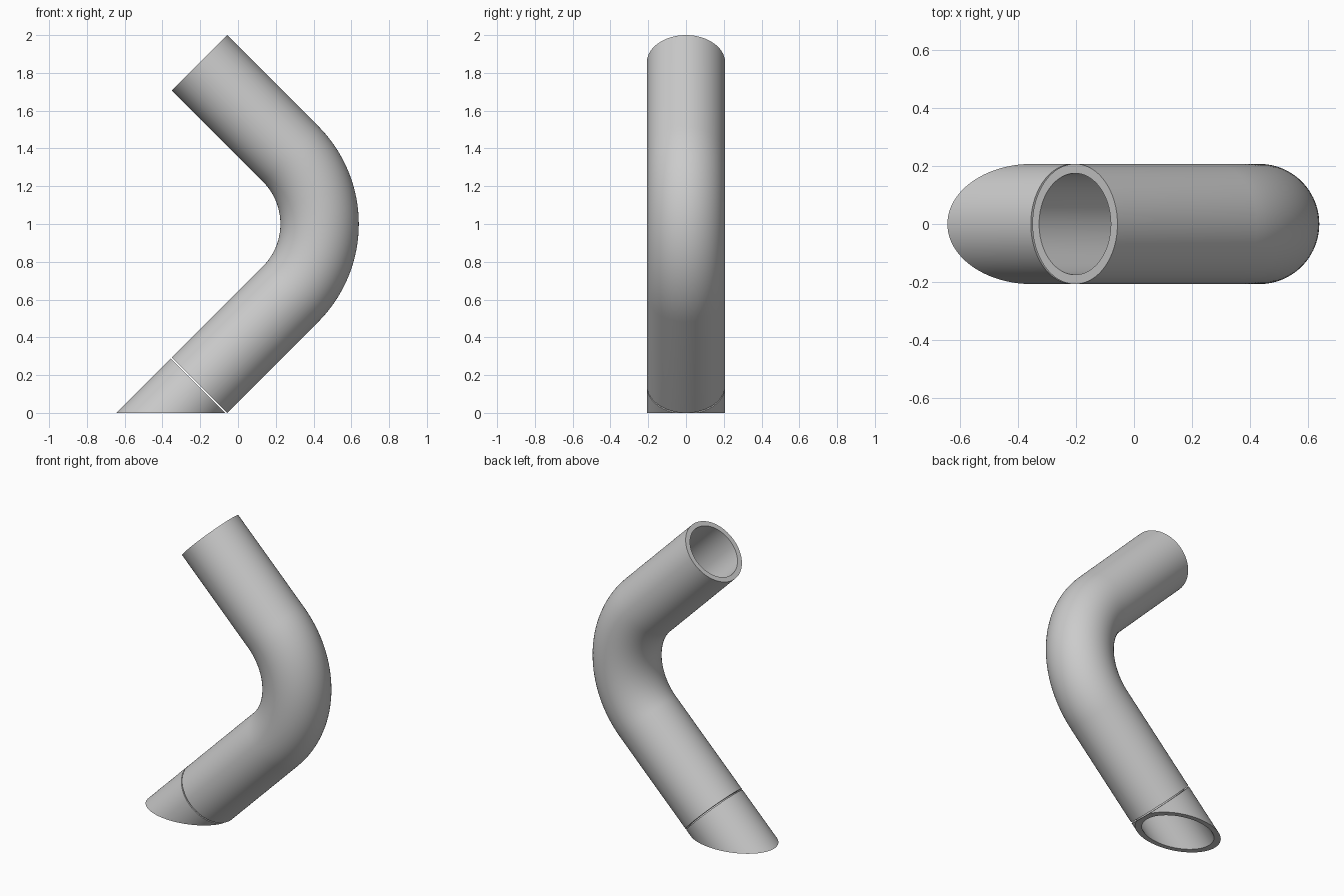
import bpy, bmesh, math
from mathutils import Vector

cube = bpy.data.objects.get("Cube")
if cube:
    bpy.data.objects.remove(cube)

SIDES = 96
OUTER, INNER = 0.2075, 0.175
BEND_CENTRE = Vector((-0.093, 0, 1))
BEND_RADIUS = 0.525
END_HEIGHT = 1 - OUTER * math.sqrt(0.5)   # centre of each pipe end, from mid height
GAP = 0.008

grey = bpy.data.materials.new("pipe grey")
grey.use_nodes = True
colour = (0.6, 0.6, 0.6, 1)
grey.diffuse_color = colour
grey.node_tree.nodes["Principled BSDF"].inputs["Base Color"].default_value = colour


def ring(centre, angle, radius):
    """Circle square to the path; angle is the tilt of its outward axis."""
    out = Vector((math.cos(angle), 0, math.sin(angle)))
    side = Vector((0, 1, 0))
    turns = [2 * math.pi * i / SIDES for i in range(SIDES)]
    return [centre + radius * (out * math.cos(t) + side * math.sin(t)) for t in turns]


def hollow(name, outer_rings, inner_rings):
    """Skin the outer wall, then back along the inner wall, closing both rims."""
    bm = bmesh.new()
    loops = [[bm.verts.new(p) for p in r] for r in outer_rings + inner_rings[::-1]]
    for a, b in zip(loops, loops[1:] + loops[:1]):
        for i in range(SIDES):
            j = (i + 1) % SIDES
            bm.faces.new((a[i], a[j], b[j], b[i]))
    bmesh.ops.recalc_face_normals(bm, faces=bm.faces)
    mesh = bpy.data.meshes.new(name)
    bm.to_mesh(mesh)
    bm.free()
    mesh.materials.append(grey)
    obj = bpy.data.objects.new(name, mesh)
    bpy.context.collection.objects.link(obj)
    bpy.ops.object.select_all(action="DESELECT")
    obj.select_set(True)
    bpy.context.view_layer.objects.active = obj
    bpy.ops.object.shade_smooth_by_angle(angle=math.radians(30))


# Centre path: straight leg, quarter bend, straight leg
QUARTER = math.pi / 4
STEPS = 32
path = []
for i in range(STEPS + 1):
    a = -QUARTER + 2 * QUARTER * i / STEPS
    path.append((BEND_CENTRE + BEND_RADIUS * Vector((math.cos(a), 0, math.sin(a))), a))
rise = END_HEIGHT - BEND_RADIUS * math.sin(QUARTER)
low_end = path[0][0] + Vector((-rise, 0, -rise))
high_end = path[-1][0] + Vector((-rise, 0, rise))
path = [(low_end, -QUARTER)] + path + [(high_end, QUARTER)]

# Bent pipe
hollow("bent_pipe", *[[ring(c, a, r) for c, a in path] for r in (OUTER, INNER)])

# Foot: continues the lower leg past a thin gap and is cut level at the ground
axis = Vector((1, 0, 1)).normalized()
walls = []
for r in (OUTER, INNER):
    top = ring(low_end - axis * GAP, -QUARTER, r)
    # The tip is trimmed so that nothing dips below the ground
    top = [p + Vector((-1, 0, 1)) * max(0, -p.z) for p in top]
    walls.append([top, [p - axis * (p.z / axis.z) for p in top]])
hollow("mitred_foot", *walls)
